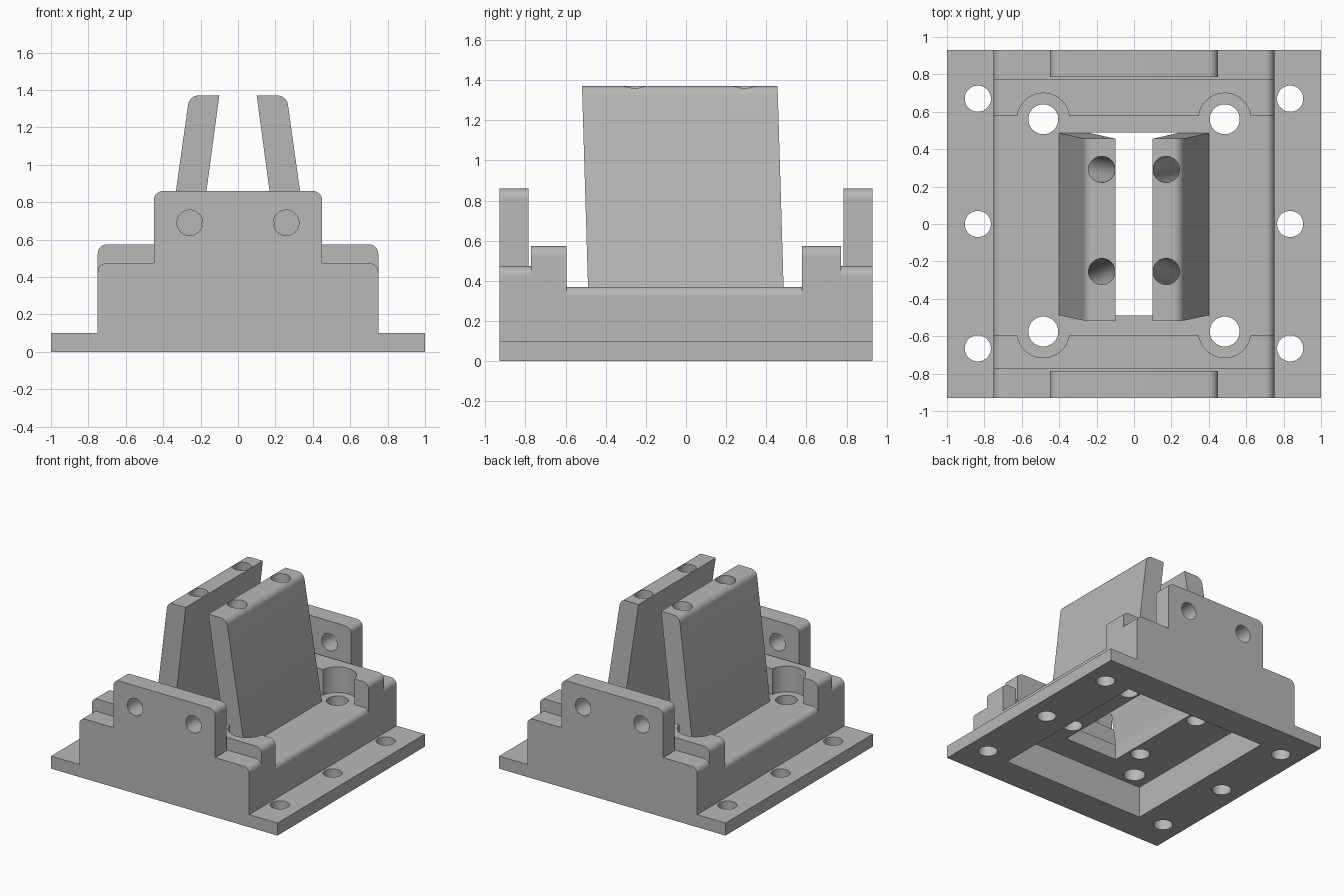
import bpy, bmesh, math
from mathutils import Vector

cube = bpy.data.objects.get("Cube")
if cube:
    bpy.data.objects.remove(cube, do_unlink=True)

grey = bpy.data.materials.new("plain grey")
grey.use_nodes = True
grey.diffuse_color = (0.48, 0.48, 0.48, 1)
grey.node_tree.nodes["Principled BSDF"].inputs["Base Color"].default_value = (0.48, 0.48, 0.48, 1)


def make(name, bm):
    bmesh.ops.recalc_face_normals(bm, faces=bm.faces)
    mesh = bpy.data.meshes.new(name)
    bm.to_mesh(mesh)
    bm.free()
    mesh.materials.append(grey)
    obj = bpy.data.objects.new(name, mesh)
    bpy.context.collection.objects.link(obj)
    return obj


def rounded(points, steps=8):
    """Profile points (x, z, radius) with each corner turned into an arc."""
    out = []
    for i, (x, z, r) in enumerate(points):
        p = Vector((x, z))
        if not r:
            out.append(p)
            continue
        a = (Vector(points[i - 1][:2]) - p).normalized()
        b = (Vector(points[(i + 1) % len(points)][:2]) - p).normalized()
        half = a.angle(b) / 2
        centre = p + (a + b).normalized() * r / math.sin(half)
        start = p + a * r / math.tan(half) - centre
        end = p + b * r / math.tan(half) - centre
        for k in range(steps + 1):
            t = k / steps
            d = start.slerp(end, t) if hasattr(start, "slerp") else start.lerp(end, t)
            out.append(centre + d.normalized() * r)
    return out


def extrude(name, points, y0, y1):
    """Extrude an x-z profile along y."""
    bm = bmesh.new()
    face = bm.faces.new([bm.verts.new((p.x, y0, p.y)) for p in rounded(points)])
    geo = bmesh.ops.extrude_face_region(bm, geom=[face])["geom"]
    moved = [v for v in geo if isinstance(v, bmesh.types.BMVert)]
    bmesh.ops.translate(bm, verts=moved, vec=(0, y1 - y0, 0))
    return make(name, bm)


def block(name, half_x, y0, y1, z0, z1, r=0):
    return extrude(name, [(-half_x, z0, 0), (half_x, z0, 0), (half_x, z1, r), (-half_x, z1, r)], y0, y1)


def rod(start, end, r):
    start, end = Vector(start), Vector(end)
    axis = end - start
    bm = bmesh.new()
    bmesh.ops.create_cone(bm, cap_ends=True, segments=40, radius1=r, radius2=r, depth=axis.length)
    obj = make("cutter", bm)
    turn = axis.to_track_quat("Z", "Y").to_matrix().to_4x4()
    turn.translation = (start + end) / 2
    obj.data.transform(turn)
    obj.hide_render = True
    return obj


def combine(obj, other, operation):
    """Apply one boolean and drop the tool object."""
    mod = obj.modifiers.new("bool", "BOOLEAN")
    mod.object, mod.operation, mod.solver = other, operation, "EXACT"
    bpy.context.view_layer.update()
    graph = bpy.context.evaluated_depsgraph_get()
    mesh = bpy.data.meshes.new_from_object(obj.evaluated_get(graph))
    obj.modifiers.clear()
    obj.data = mesh
    bpy.data.objects.remove(other, do_unlink=True)


# Flanged body
body = extrude("mount_body", [
    (-1, 0, 0), (1, 0, 0), (1, 0.1, 0), (0.75, 0.1, 0), (0.75, 0.37, 0.045),
    (-0.75, 0.37, 0.045), (-0.75, 0.1, 0), (-1, 0.1, 0)], -0.93, 0.93)

# Stepped end blocks and tall end walls
for s, inner in ((-1, 0.595), (1, 0.577)):
    def span(a, b):
        return sorted((s * a, s * b))
    combine(body, block("step", 0.75, *span(inner, 0.773), 0.2, 0.575, 0.05), "UNION")
    combine(body, block("low_step", 0.75, *span(0.7, 0.93), 0.2, 0.475, 0.05), "UNION")
    combine(body, block("end_wall", 0.45, *span(0.785, 0.93), 0.3, 0.86, 0.05), "UNION")

# Underside pocket and central opening
combine(body, block("pocket", 0.63, -0.69, 0.69, -0.1, 0.25), "DIFFERENCE")
combine(body, block("opening", 0.235, -0.488, 0.488, 0.15, 0.5), "DIFFERENCE")

for s in (-1, 1):
    # Flange holes
    for y in (-0.665, 0, 0.67):
        combine(body, rod((s * 0.835, y, -0.1), (s * 0.835, y, 0.2), 0.07), "DIFFERENCE")
    # Corner holes with clearance recesses
    for y in (-0.575, 0.56):
        combine(body, rod((s * 0.485, y, 0.37), (s * 0.485, y, 0.7), 0.14), "DIFFERENCE")
        combine(body, rod((s * 0.485, y, 0.15), (s * 0.485, y, 0.45), 0.08), "DIFFERENCE")
    # End wall holes
    combine(body, rod((s * 0.258, -1, 0.69), (s * 0.258, 1, 0.69), 0.068), "DIFFERENCE")

# Leaning jaws with long bores running down through the body
for name, s in (("right_jaw", -1), ("left_jaw", 1)):
    jaw = extrude(name, [(s * 0.236, 0.36, 0), (s * 0.402, 0.36, 0),
                         (s * 0.26, 1.37, 0.055), (s * 0.1, 1.37, 0)], -0.488, 0.486)
    for v in jaw.data.vertices:
        v.co.y -= 0.03 * (v.co.z - 0.37)
    for top, low in ((0.292, 0.32), (-0.254, -0.315)):
        lean = Vector((s * 0.15, low - top, -1.12))
        head = Vector((s * 0.172, top, 1.37))
        for part in (jaw, body):
            combine(part, rod(head - lean * 0.1, head + lean * 1.04, 0.07), "DIFFERENCE")

# Smooth rounded edges, keep corners crisp
for obj in list(bpy.context.scene.objects):
    if obj.type == "MESH":
        bpy.ops.object.select_all(action="DESELECT")
        obj.select_set(True)
        bpy.context.view_layer.objects.active = obj
        bpy.ops.object.shade_smooth_by_angle(angle=math.radians(30))
